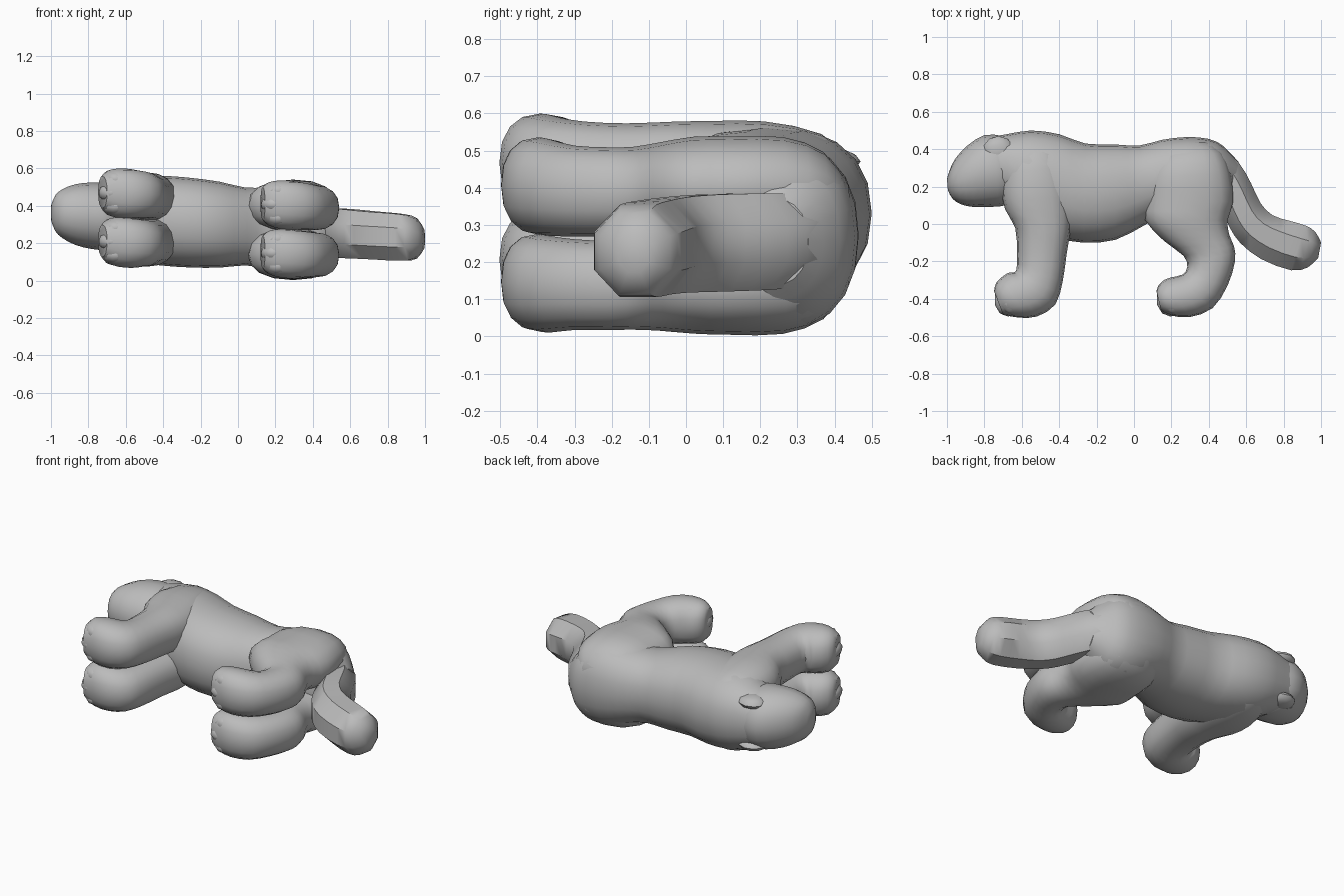
import bpy, bmesh, math
from mathutils import Vector

fur = bpy.data.materials.new("grey_fur")
fur.diffuse_color = (0.5, 0.5, 0.5, 1)


def axis_z(x):
    """Height of the slightly slanted body axis."""
    return 0.292 - 0.07 * x


def finish(name, bm, angle):
    bmesh.ops.recalc_face_normals(bm, faces=bm.faces)
    me = bpy.data.meshes.new(name)
    bm.to_mesh(me)
    bm.free()
    me.materials.append(fur)
    ob = bpy.data.objects.new(name, me)
    bpy.context.collection.objects.link(ob)
    bpy.ops.object.select_all(action='DESELECT')
    ob.select_set(True)
    bpy.context.view_layer.objects.active = ob
    bpy.ops.object.shade_smooth_by_angle(angle=math.radians(angle))


def spline(rows, steps):
    """Catmull-Rom interpolation of section rows."""
    out = []
    for i in range(len(rows) - 1):
        quad = [rows[max(i - 1, 0)], rows[i], rows[i + 1], rows[min(i + 2, len(rows) - 1)]]
        for s in range(steps):
            t = s / steps
            out.append([0.5 * (2 * b + (c - a) * t + (2 * a - 5 * b + 4 * c - d) * t * t
                               + (3 * b - a - 3 * c + d) * t ** 3)
                        for a, b, c, d in zip(*quad)])
    return out + [list(rows[-1])]


def loft(name, rows, side=0, sides=16, steps=2, power=0.88, turn=0.0, grow=1.0, angle=40):
    """Skin rounded rings; row = edge A (x, y), edge B (x, y), half width, side offset."""
    bm = bmesh.new()
    rings = []
    for ax, ay, bx, by, half, off in spline(rows, steps):
        mid = Vector(((ax + bx) / 2, (ay + by) / 2, 0))
        arm = Vector((ax, ay, 0)) - mid
        mid.z = axis_z(mid.x) + side * off
        ring = []
        for k in range(sides):
            a = 2 * math.pi * (k + turn) / sides
            c, s = [math.copysign(abs(v) ** power, v) * grow for v in (math.cos(a), math.sin(a))]
            ring.append(bm.verts.new(mid + arm * c + Vector((0, 0, half * s))))
        rings.append(ring)
    for r, q in zip(rings, rings[1:]):
        for k in range(sides):
            n = (k + 1) % sides
            bm.faces.new((r[k], r[n], q[n], q[k]))
    bm.faces.new(rings[0])
    bm.faces.new(rings[-1])
    finish(name, bm, angle)


def lump(name, loc, size):
    bm = bmesh.new()
    bmesh.ops.create_icosphere(bm, subdivisions=2, radius=1)
    for v in bm.verts:
        v.co = Vector([p + c * s for p, c, s in zip(loc, v.co, size)])
    finish(name, bm, 30)


# torso from neck to rump
loft("torso", [
    (-.80, .46, -.72, .15, .155, 0), (-.68, .48, -.67, .12, .19, 0),
    (-.55, .50, -.58, .00, .23, 0), (-.40, .48, -.42, -.07, .24, 0),
    (-.26, .43, -.27, -.10, .24, 0), (-.10, .425, -.10, -.085, .23, 0),
    (.03, .42, .05, -.01, .208, 0), (.15, .45, .15, .04, .22, 0),
    (.28, .465, .28, .05, .25, 0), (.40, .455, .38, .06, .24, 0),
    (.48, .415, .45, .08, .20, 0), (.56, .33, .51, .12, .12, 0)], sides=20)

# blunt rounded head
loft("head", [
    (-.62, .43, -.62, .15, .13, 0), (-.70, .47, -.69, .10, .175, 0),
    (-.80, .475, -.76, .092, .178, 0), (-.89, .42, -.85, .09, .162, 0),
    (-.955, .35, -.925, .105, .13, 0), (-.985, .29, -.97, .135, .095, 0),
    (-1.0, .24, -.995, .18, .045, 0)], power=0.95)

# thick faceted tail
loft("tail", [
    (.36, .44, .34, .20, .09, 0), (.47, .40, .42, .17, .11, 0),
    (.56, .325, .455, .13, .125, 0), (.625, .215, .475, .07, .128, 0),
    (.675, .11, .515, -.02, .128, 0), (.74, .045, .57, -.10, .126, 0),
    (.83, .015, .68, -.185, .124, 0), (.915, -.01, .84, -.245, .122, 0),
    (.97, -.045, .93, -.23, .105, 0), (1.0, -.10, .985, -.18, .05, 0)],
    sides=8, steps=2, power=1, turn=0.5, grow=1.02 / math.cos(math.pi / 8), angle=42)

front_leg = [
    (-.60, .44, -.48, .45, .04, .10), (-.67, .35, -.40, .38, .10, .115),
    (-.705, .20, -.345, .22, .13, .12),
    (-.69, .08, -.33, .06, .132, .12), (-.635, -.02, -.34, -.04, .13, .122),
    (-.625, -.16, -.36, -.16, .125, .122), (-.63, -.25, -.38, -.30, .125, .126),
    (-.66, -.26, -.42, -.43, .13, .13), (-.68, -.265, -.52, -.495, .135, .13),
    (-.735, -.31, -.62, -.50, .125, .13), (-.748, -.36, -.70, -.485, .085, .13)]
hind_leg = [
    (.22, .43, .39, .44, .05, .09), (.12, .36, .47, .38, .11, .115),
    (.07, .25, .515, .27, .135, .13),
    (.06, .12, .53, .12, .137, .13), (.06, .02, .50, .02, .135, .13),
    (.16, -.09, .51, -.06, .125, .128), (.265, -.17, .535, -.12, .12, .126),
    (.285, -.23, .54, -.20, .12, .126), (.26, -.27, .50, -.33, .122, .126),
    (.20, -.285, .42, -.45, .13, .13), (.16, -.30, .30, -.497, .13, .13),
    (.13, -.33, .20, -.49, .115, .13), (.12, -.36, .145, -.465, .085, .13)]

# legs, toes and ears on both sides
for side, tag in ((1, "left"), (-1, "right")):
    loft("front_leg_" + tag, front_leg, side)
    loft("hind_leg_" + tag, hind_leg, side)
    for paw, x in (("front", -.673), ("hind", .195)):
        for i in (-1, 0, 1):
            lump(f"{paw}_toe_{tag}_{i + 2}",
                 (x + .022 * abs(i), -.405 + .01 * abs(i), axis_z(x) + side * .13 + i * .07),
                 (.075, .09, .053))
    lump("ear_" + tag, (-.725, .39, axis_z(-.725) + side * .128), (.085, .08, .036))
